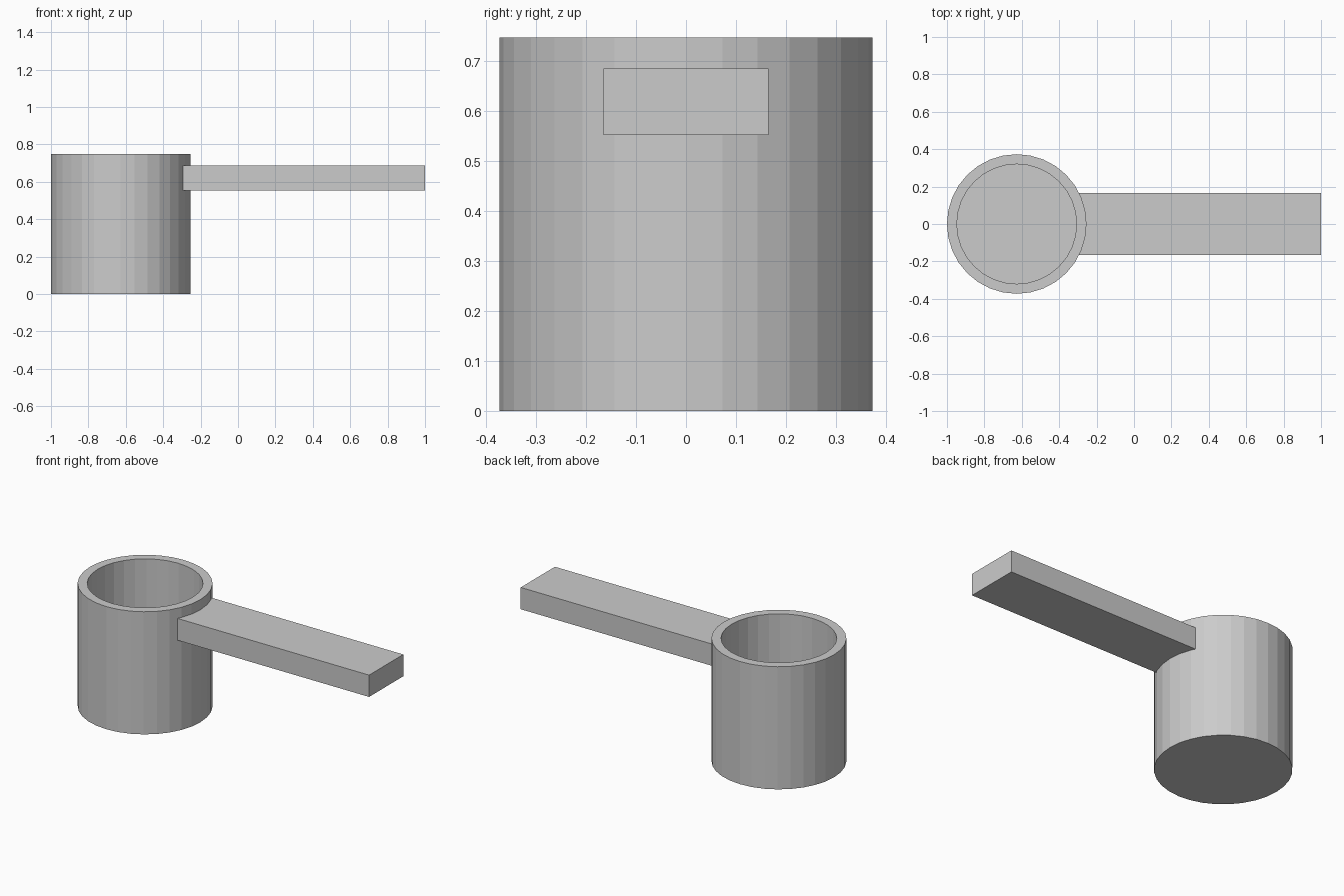
import bpy, math

if "Cube" in bpy.data.objects:
    bpy.data.objects.remove(bpy.data.objects["Cube"])

CUP_X, OUTER_R, INNER_R = -0.627, 0.373, 0.32
HEIGHT, FLOOR, SIDES = 0.748, 0.055, 32


def mesh_object(name, verts, faces):
    mesh = bpy.data.meshes.new(name)
    mesh.from_pydata(verts, [], faces)
    obj = bpy.data.objects.new(name, mesh)
    bpy.context.collection.objects.link(obj)
    return obj


# Cup: closed profile turned around its axis (outer base, outer rim, inner rim, inner floor)
profile = [(OUTER_R, 0), (OUTER_R, HEIGHT), (INNER_R, HEIGHT), (INNER_R, FLOOR)]
verts = []
for r, z in profile:
    for i in range(SIDES):
        a = 2 * math.pi * i / SIDES
        verts.append((r * math.cos(a), r * math.sin(a), z))
faces = [tuple(reversed(range(SIDES)))]
for k in range(len(profile) - 1):
    for i in range(SIDES):
        j = (i + 1) % SIDES
        faces.append((k * SIDES + i, k * SIDES + j,
                      (k + 1) * SIDES + j, (k + 1) * SIDES + i))
faces.append(tuple(range(3 * SIDES, 4 * SIDES)))
cup = mesh_object("cup", verts, faces)
cup.location.x = CUP_X

# Handle: flat bar whose inner end is buried in the cup wall
x0, x1, z0, z1 = -0.297, 1.0, 0.553, 0.686
bpy.ops.mesh.primitive_cube_add(size=1, location=((x0 + x1) / 2, 0, (z0 + z1) / 2))
handle = bpy.context.object
handle.name = "handle"
handle.scale = (x1 - x0, 0.33, z1 - z0)
